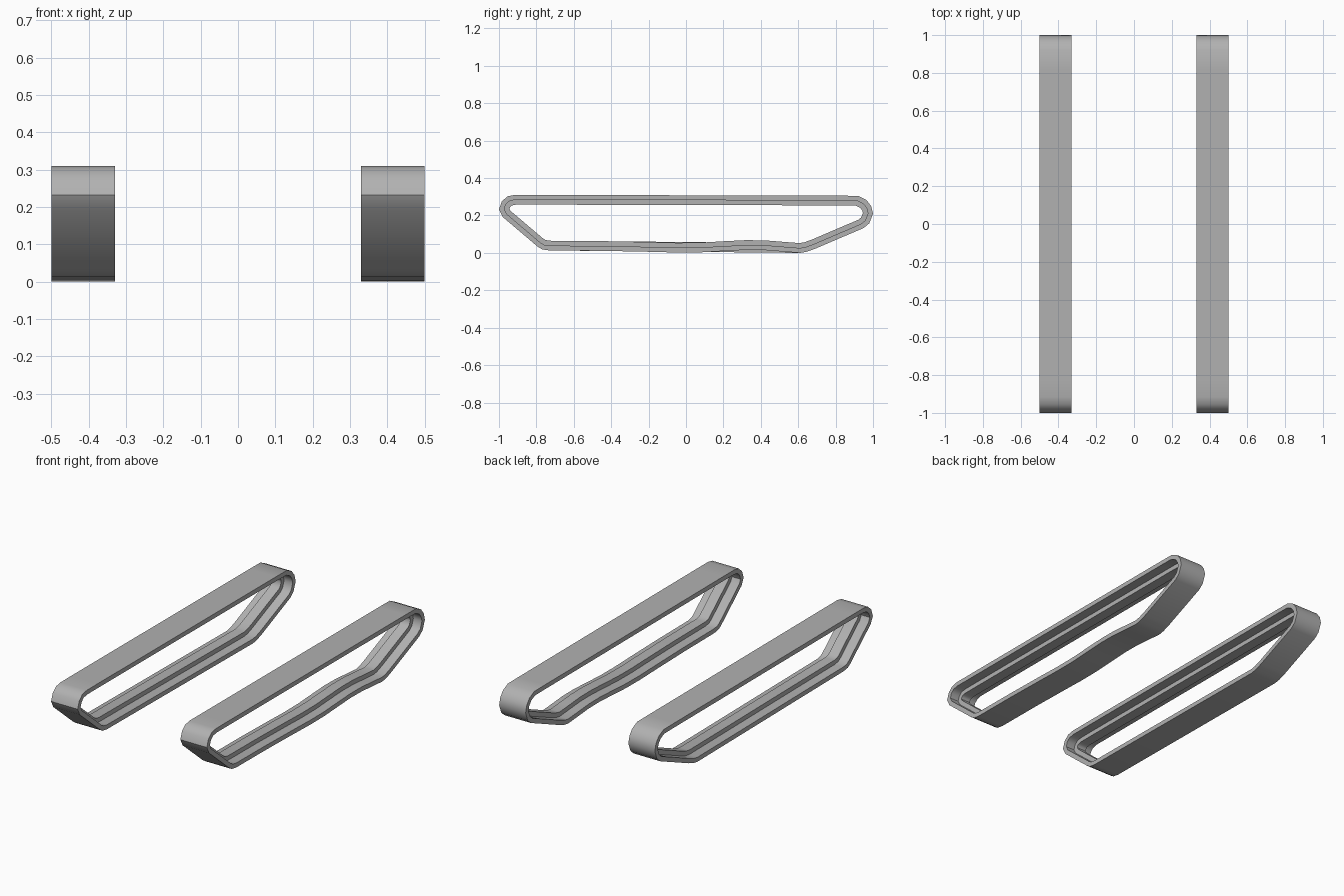
import bpy, bmesh, math
from mathutils import Vector

if "Cube" in bpy.data.objects:
    bpy.data.objects.remove(bpy.data.objects["Cube"])

BAND, RIB = 0.026, 0.052          # depth of the belt and of its inner guide rib
XS = (0.33, 0.385, 0.445, 0.50)   # belt inner edge, rib sides, belt outer edge

# outer side profile (y, z): top run, front bend, front slope, ground run, rear slope, rear bend
FRONT = [(-0.82, 0.31), (-0.915, 0.31), (-0.955, 0.302), (-0.985, 0.275), (-1.0, 0.232), (-0.98, 0.192),
         (-0.795, 0.035), (-0.77, 0.019), (-0.73, 0.013)]
REAR = [(0.61, 0.0), (0.645, 0.006), (0.69, 0.022), (0.95, 0.133), (0.98, 0.158), (1.0, 0.21),
        (0.99, 0.25), (0.965, 0.283), (0.92, 0.305), (0.82, 0.306)]
FLAT = [(-0.3, 0.009), (0.2, 0.004)]
WAVY = [(-0.45, 0.011), (-0.2, 0.006), (-0.05, 0.002), (0.08, 0.003),
        (0.2, 0.01), (0.32, 0.016), (0.42, 0.015), (0.52, 0.007)]

# dark grey rubber
rubber = bpy.data.materials.new("rubber")
rubber.diffuse_color = (0.44, 0.44, 0.44, 1)
rubber.use_nodes = True
rubber.node_tree.nodes["Principled BSDF"].inputs["Base Color"].default_value = rubber.diffuse_color


def inset(path, d):
    """Move a closed counter-clockwise path inward by d with mitred corners."""
    out, n = [], len(path)
    for i in range(n):
        p, a, b = (Vector(path[j % n]) for j in (i, i - 1, i + 1))
        u, v = (p - a).normalized(), (b - p).normalized()
        n1, n2 = Vector((-u.y, u.x)), Vector((-v.y, v.x))
        out.append(p + (n1 + n2) * d / (1 + n1.dot(n2)))
    return out


def track(name, side, ground):
    """Sweep the ribbed belt section round the side profile."""
    path = FRONT + ground + REAR
    section = [(XS[0], 0), (XS[3], 0), (XS[3], BAND), (XS[2], BAND),
               (XS[2], RIB), (XS[1], RIB), (XS[1], BAND), (XS[0], BAND)]
    bm = bmesh.new()
    rings = [[bm.verts.new((side * x, p[0], p[1])) for p in inset(path, d)] for x, d in section]
    n = len(path)
    for k, ring in enumerate(rings):
        nxt = rings[(k + 1) % len(rings)]
        for i in range(n):
            j = (i + 1) % n
            bm.faces.new((ring[i], ring[j], nxt[j], nxt[i]))
    bmesh.ops.recalc_face_normals(bm, faces=bm.faces)
    mesh = bpy.data.meshes.new(name)
    bm.to_mesh(mesh)
    bm.free()
    mesh.materials.append(rubber)
    obj = bpy.data.objects.new(name, mesh)
    bpy.context.collection.objects.link(obj)
    bpy.ops.object.select_all(action='DESELECT')
    obj.select_set(True)
    bpy.context.view_layer.objects.active = obj
    bpy.ops.object.shade_smooth_by_angle(angle=math.radians(40))


# left track lies flat, right track follows uneven ground
track("left_track", -1, FLAT)
track("right_track", 1, WAVY)
